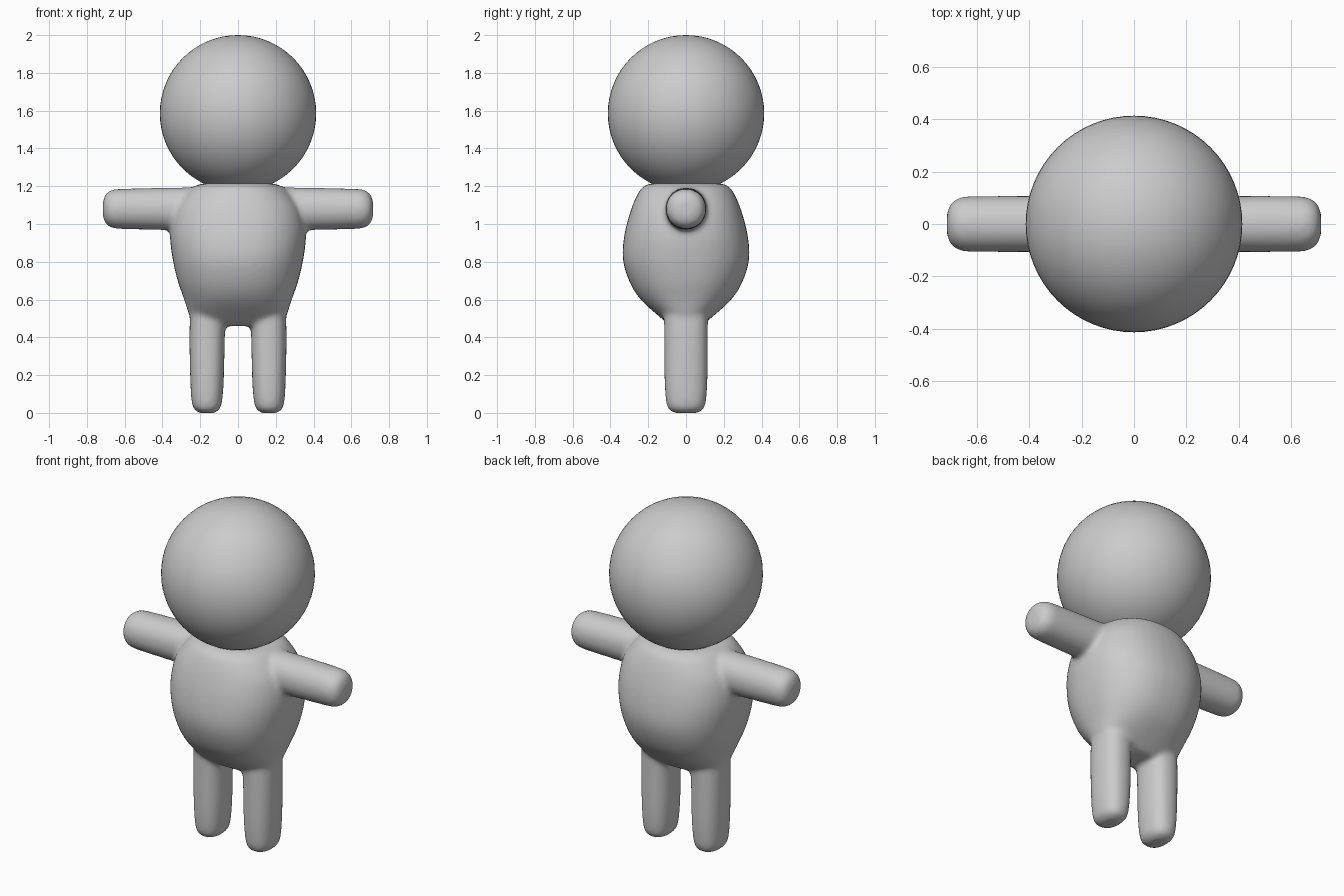
import bpy, bmesh
from math import cos, sin, pi, copysign
from mathutils import Vector

old = bpy.data.objects.get("Cube")
if old:
    bpy.data.objects.remove(old)

grey = bpy.data.materials.new("light_grey")
grey.use_nodes = True
color = (0.6, 0.6, 0.6, 1)
grey.diffuse_color = color
grey.node_tree.nodes["Principled BSDF"].inputs["Base Color"].default_value = color

SIDES = 40


def power(v, n):
    return copysign(abs(v) ** (2 / n), v)


def smooth_profile(rows, steps=6):
    """Catmull-Rom interpolation between the given cross-sections."""
    pts = [Vector(r) for r in rows]
    out = []
    for i in range(len(pts) - 1):
        a, b = pts[max(i - 1, 0)], pts[i]
        c, d = pts[i + 1], pts[min(i + 2, len(pts) - 1)]
        for k in range(steps):
            t = k / steps
            out.append(0.5 * (2 * b + (c - a) * t + (2 * a - 5 * b + 4 * c - d) * t ** 2
                              + (3 * b - a - 3 * c + d) * t ** 3))
    return out + [pts[-1]]


def loft(bm, rows, place, roundness):
    """Closed tube through rows of (position, centre shift, half width, half depth)."""
    rings = []
    for pos, shift, w, d in smooth_profile(rows):
        ring = []
        for i in range(SIDES):
            a = 2 * pi * i / SIDES
            u, v = power(cos(a), roundness) * w, power(sin(a), roundness) * d
            ring.append(bm.verts.new(place(pos, shift + u, v)))
        rings.append(ring)
    for lo, hi in zip(rings, rings[1:]):
        for i in range(SIDES):
            j = (i + 1) % SIDES
            bm.faces.new((lo[i], lo[j], hi[j], hi[i]))
    bm.faces.new(rings[0][::-1])
    bm.faces.new(rings[-1])


bm = bmesh.new()
upright = lambda p, u, v: (u, v, p)

# Torso
loft(bm, [(0.46, 0, 0.2, 0.08), (0.5, 0, 0.25, 0.13), (0.6, 0, 0.285, 0.24),
          (0.7, 0, 0.32, 0.302), (0.82, 0, 0.347, 0.335), (0.95, 0, 0.36, 0.325),
          (1.08, 0, 0.335, 0.29), (1.17, 0, 0.27, 0.25), (1.205, 0, 0.22, 0.215),
          (1.217, 0, 0.16, 0.16)], upright, 2.3)

for side in (1, -1):
    # Legs
    loft(bm, [(-0.002, 0.165 * side, 0.035, 0.05), (0.012, 0.165 * side, 0.06, 0.085),
              (0.05, 0.165 * side, 0.079, 0.104), (0.18, 0.164 * side, 0.089, 0.114),
              (0.42, 0.163 * side, 0.094, 0.116), (0.6, 0.155 * side, 0.095, 0.117)],
         upright, 2.4)
    # Arms
    loft(bm, [(0.15, 1.08, 0.115, 0.11), (0.4, 1.08, 0.112, 0.108),
              (0.62, 1.08, 0.106, 0.106), (0.672, 1.08, 0.099, 0.099),
              (0.703, 1.08, 0.075, 0.075), (0.715, 1.08, 0.04, 0.04)],
         lambda p, u, v: (p * side, v, u), 2.1)

bmesh.ops.recalc_face_normals(bm, faces=bm.faces)
mesh = bpy.data.meshes.new("body")
bm.to_mesh(mesh)
bm.free()
mesh.materials.append(grey)
body = bpy.data.objects.new("body", mesh)
bpy.context.collection.objects.link(body)

# Fuse limbs and torso into one soft skin
fuse = body.modifiers.new("fuse", "REMESH")
fuse.mode = "VOXEL"
fuse.voxel_size = 0.013
fuse.use_smooth_shade = True
soften = body.modifiers.new("soften", "SMOOTH")
soften.factor = 0.5
soften.iterations = 12

# Head
bpy.ops.mesh.primitive_uv_sphere_add(segments=64, ring_count=32, radius=0.414,
                                     location=(0, 0, 1.586))
head = bpy.context.object
head.name = "head"
head.data.materials.append(grey)
bpy.ops.object.shade_smooth()
